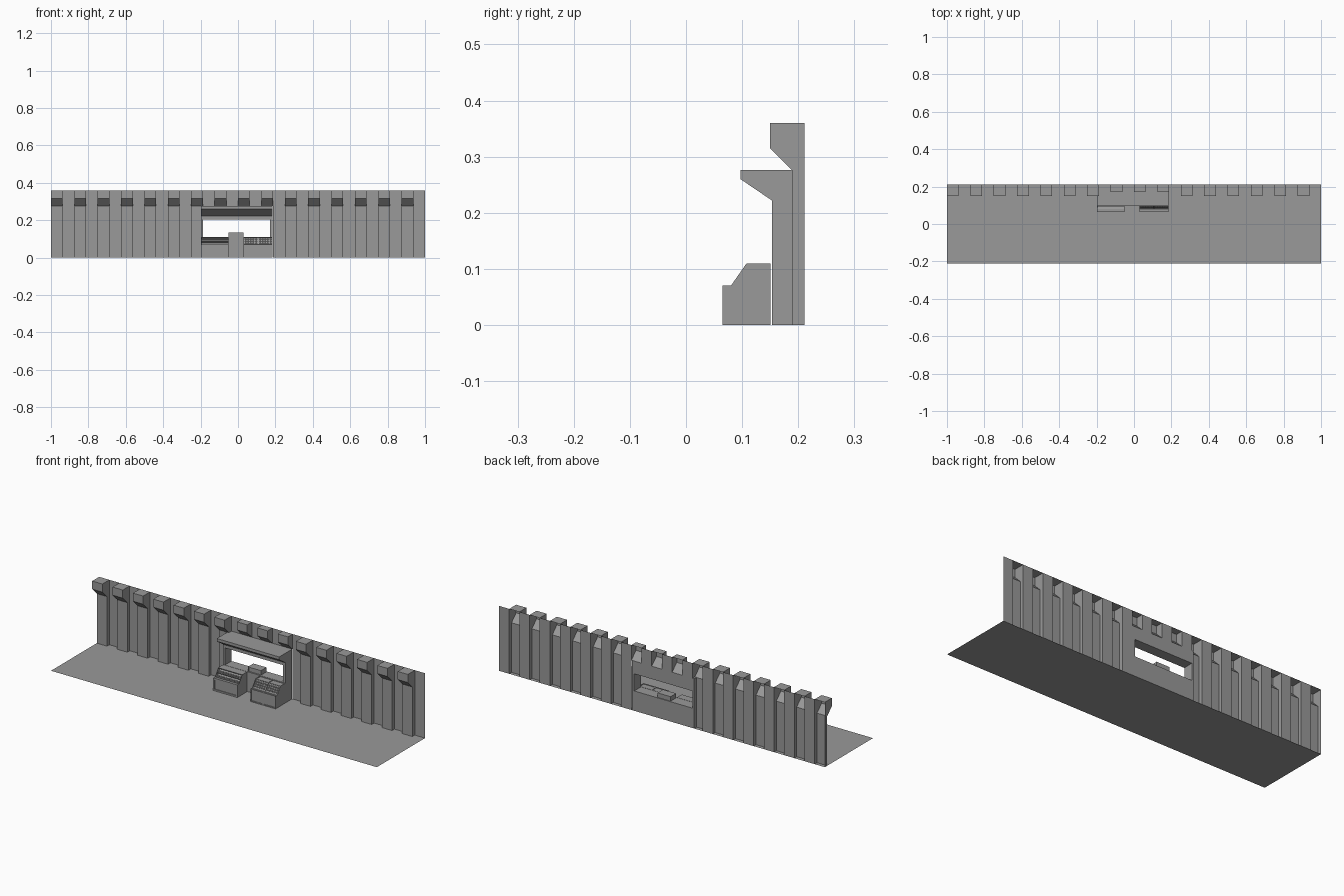
import bpy
import bmesh
from mathutils import Vector

cube = bpy.data.objects.get("Cube")
if cube:
    bpy.data.objects.remove(cube, do_unlink=True)

BACK = 0.211       # rear plane of the wall
TOP = 0.36         # wall height
PITCH = 0.125      # spacing of the ribs
AWNING_TOP = 0.276

# Dark grey finish shared by every part
GREY = (0.32, 0.32, 0.32, 1)
grey = bpy.data.materials.new("dark_grey")
grey.use_nodes = True
grey.diffuse_color = GREY
grey.node_tree.nodes["Principled BSDF"].inputs["Base Color"].default_value = GREY


def clean(bm):
    bmesh.ops.remove_doubles(bm, verts=bm.verts, dist=0.00001)
    bmesh.ops.recalc_face_normals(bm, faces=bm.faces)


def finish(name, bm):
    mesh = bpy.data.meshes.new(name)
    bm.to_mesh(mesh)
    bm.free()
    mesh.materials.append(grey)
    bpy.context.collection.objects.link(bpy.data.objects.new(name, mesh))


def add_face(bm, points):
    bm.faces.new([bm.verts.new(p) for p in points])


def sweep(bm, profile, x0, x1, closed=True):
    """Sweep a (y, z) profile along x, with a cap at each end."""
    count = len(profile)
    for i in range(count if closed else count - 1):
        a, b = profile[i], profile[(i + 1) % count]
        add_face(bm, [(x0, *a), (x1, *a), (x1, *b), (x0, *b)])
    for x in (x0, x1):
        cap = list(profile)
        if not closed and cap[0][0] != BACK:
            cap.append((BACK, cap[0][1]))
        add_face(bm, [(x, *p) for p in cap])


def prism(name, profile, x0, x1, panels=()):
    """Solid prism; panels lists (normal, border, depth) of sunken faces."""
    bm = bmesh.new()
    sweep(bm, profile, x0, x1)
    clean(bm)
    chosen = [[f for f in bm.faces if f.normal.dot(Vector(normal).normalized()) > 0.98]
              for normal, _, _ in panels]
    for faces, (_, border, depth) in zip(chosen, panels):
        bmesh.ops.inset_individual(bm, faces=faces, thickness=border)
        bmesh.ops.inset_individual(bm, faces=faces, thickness=0.0003, depth=-depth)
    finish(name, bm)


def box(name, x0, x1, y0, y1, z0, z1, panels=()):
    prism(name, [(y0, z0), (y1, z0), (y1, z1), (y0, z1)], x0, x1, panels)


# Ground sheet
bm = bmesh.new()
add_face(bm, [(-1, -BACK, 0), (1, -BACK, 0), (1, BACK, 0), (-1, BACK, 0)])
finish("floor", bm)

# Corrugated sheet wall: ribs with overhanging heads, hollow at the rear
rib = [(0.19, 0), (0.19, 0.275), (0.15, 0.315), (0.15, TOP), (BACK, TOP)]
short_rib = [(BACK, AWNING_TOP), (0.17, 0.315), (0.17, TOP), (BACK, TOP)]
bm = bmesh.new()
for i in range(16):
    x0 = -1 + i * PITCH
    xm, x1 = x0 + PITCH / 2, x0 + PITCH
    sweep(bm, short_rib if abs(x0 + xm) / 2 < 0.19 else rib, x0, xm, closed=False)
    low = AWNING_TOP if abs(xm + x1) / 2 < 0.19 else 0
    add_face(bm, [(xm, BACK, low), (x1, BACK, low), (x1, BACK, TOP), (xm, BACK, TOP)])
clean(bm)
finish("ribbed_wall", bm)

# Service window: sill, jambs and lintel
FRONT, LEFT, RIGHT = 0.153, -0.198, 0.185
box("window_sill_wall", LEFT, RIGHT, FRONT, BACK, 0, 0.11)
box("right_jamb", LEFT, -0.188, FRONT, BACK, 0.11, 0.205)
box("left_jamb", 0.17, RIGHT, FRONT, BACK, 0.11, 0.205)
box("lintel", LEFT, RIGHT, FRONT, BACK, 0.205, AWNING_TOP)

# Awning with sloping underside
awning = [(FRONT, 0.222), (0.097, 0.26), (0.097, AWNING_TOP), (FRONT, AWNING_TOP)]
prism("awning", awning, LEFT, RIGHT)

# Counters with sloping tops; the display slope is split into two slots
counter = [(0.065, 0), (0.065, 0.07), (0.08, 0.07), (0.108, 0.11), (0.151, 0.11), (0.151, 0)]
display = counter[:3] + [(0.094, 0.09)] + counter[3:]
face_front = Vector((0, -1, 0))
face_slope = Vector((0, -0.04, 0.028)).normalized()
prism("display_counter", display, LEFT, -0.05,
      [(face_front, 0.012, 0.004), (face_slope, 0.002, 0.018)])
for side, x0 in (("inner", 0.03), ("outer", 0.1075)):
    prism("cabinet_" + side, counter, x0, x0 + 0.0775,
          [(face_front, 0.008, 0.003), (face_slope, 0.004, 0.006),
           ((0, 0, 1), 0.005, 0.003)])


def goods(name, x0, x1, count, t, depth, half):
    """Row of small blocks resting at height fraction t inside a sunken slope."""
    mid = Vector((0, 0.08, 0.07)).lerp(Vector((0, 0.108, 0.11)), t) - face_slope * depth
    step = (x1 - x0) / count
    for i in range(count):
        x = x0 + (i + 0.5) * step
        box(name, x - step * 0.3, x + step * 0.3,
            mid.y - half, mid.y + half, mid.z - half, mid.z + half)


# Stock in the display slots and on the cabinet slopes
for t in (0.2, 0.7):
    goods("display_goods", LEFT + 0.004, -0.054, 9, t, 0.018, 0.004)
for x0 in (0.034, 0.1115):
    for t in (0.25, 0.5, 0.75):
        goods("cabinet_goods", x0, x0 + 0.0695, 5, t, 0.006, 0.003)

# Till standing between the counters
box("till", -0.05, 0.03, 0.158, 0.206, 0.1, 0.135, [(face_front, 0.006, 0.003)])
